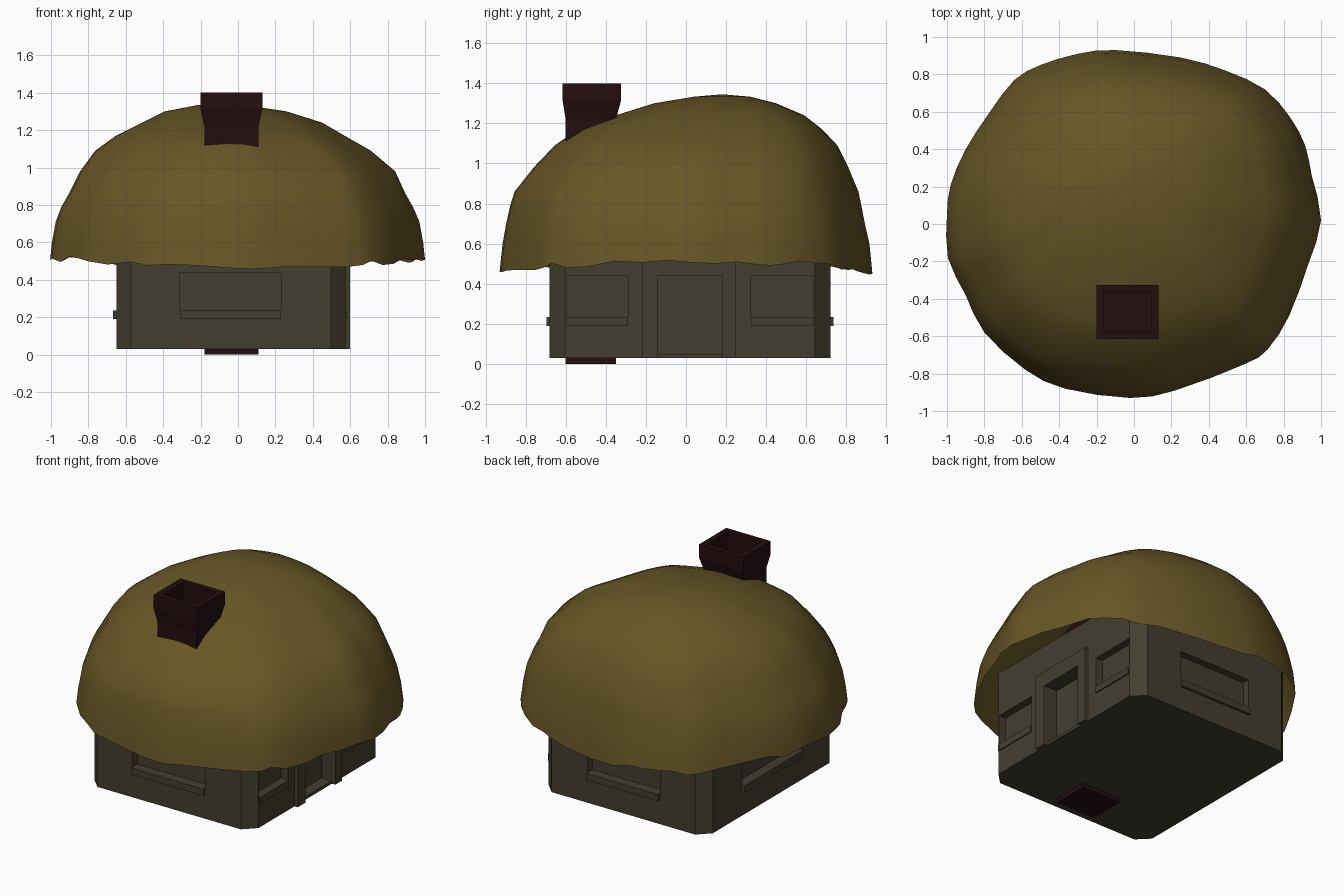
import bpy, bmesh, math, random
from mathutils import Vector

if "Cube" in bpy.data.objects:
    bpy.data.objects.remove(bpy.data.objects["Cube"])

random.seed(4)


def material(name, rgb):
    m = bpy.data.materials.new(name)
    m.diffuse_color = (*rgb, 1)
    m.use_nodes = True
    m.node_tree.nodes["Principled BSDF"].inputs["Base Color"].default_value = m.diffuse_color
    return m


THATCH = material("olive thatch", (0.135, 0.093, 0.019))
WALL = material("grey brown wall", (0.056, 0.048, 0.030))
BRICK = material("dark red brick", (0.017, 0.004, 0.005))


def loft(name, rings, mat, cap_bottom=True, cap_top=True, apex=None):
    """Skin a stack of closed counter-clockwise rings, bottom to top."""
    bm = bmesh.new()
    loops = [[bm.verts.new(p) for p in ring] for ring in rings]
    n = len(loops[0])
    for a, b in zip(loops, loops[1:]):
        for i in range(n):
            j = (i + 1) % n
            bm.faces.new((a[i], a[j], b[j], b[i]))
    if cap_bottom:
        bm.faces.new(loops[0][::-1])
    if apex:
        tip = bm.verts.new(apex)
        for i in range(n):
            bm.faces.new((loops[-1][i], loops[-1][(i + 1) % n], tip))
    elif cap_top:
        bm.faces.new(loops[-1])
    me = bpy.data.meshes.new(name)
    bm.to_mesh(me)
    bm.free()
    ob = bpy.data.objects.new(name, me)
    bpy.context.collection.objects.link(ob)
    me.materials.append(mat)
    return ob


def rect(x0, x1, y0, y1, z):
    return [(x0, y0, z), (x1, y0, z), (x1, y1, z), (x0, y1, z)]


def box(name, x, y, z, mat=WALL):
    return loft(name, [rect(*x, *y, z[0]), rect(*x, *y, z[1])], mat)


def cut(target, x, y, z):
    """Cut a box-shaped recess and remove the cutter."""
    c = box("cutter", x, y, z)
    c.hide_render = True
    mod = target.modifiers.new("recess", "BOOLEAN")
    mod.operation, mod.solver, mod.object = "DIFFERENCE", "EXACT", c
    bpy.context.view_layer.objects.active = target
    bpy.ops.object.modifier_apply(modifier=mod.name)
    bpy.data.objects.remove(c)


# Walls: chamfered block running up inside the roof
X0, X1, Y0, Y1, C = -0.65, 0.575, -0.68, 0.72, 0.077
plan = [(X0 + C, Y0), (X1 - C, Y0), (X1, Y0 + C), (X1, Y1 - C),
        (X1 - C, Y1), (X0 + C, Y1), (X0, Y1 - C), (X0, Y0 + C)]
walls = loft("walls", [[(x, y, z) for x, y in plan] for z in (0.03, 0.74)], WALL)

# Windows: recess plus protruding sill on each side
D, OUT = 0.05, 0.017
WIN, SILL = (0.235, 0.44), (0.19, 0.235)
for name, y, s in (("front", Y0, -1), ("back", Y1, 1)):
    cut(walls, (-0.31, 0.23), sorted((y - s * D, y + s * 0.1)), WIN)
    box(name + "_sill", (-0.31, 0.23), sorted((y - s * D, y + s * OUT)), SILL)
for name, x, s, y in (("left", X0, -1, (-0.30, 0.33)),
                      ("right_front", X1, 1, (-0.597, -0.29)),
                      ("right_back", X1, 1, (0.325, 0.637))):
    cut(walls, sorted((x - s * D, x + s * 0.1)), y, WIN)
    if s < 0:
        box(name + "_sill", sorted((x - s * D, x + s * OUT)), y, SILL)
    else:
        box(name + "_sill", (x - D, x + 0.008), y, SILL)

# Doorway: recess through the wall, framed by two posts and a lintel
cut(walls, (0.50, 0.7), (-0.14, 0.18), (0.05, 0.44))
for name, y, z in (("door_post_front", (-0.22, -0.14), (0.03, 0.54)),
                   ("door_post_back", (0.18, 0.25), (0.03, 0.54)),
                   ("door_lintel", (-0.14, 0.18), (0.44, 0.54))):
    box(name, (0.55, 0.60), y, z)

# Chimney: column from the ground, flared hollow top
chimney = loft("chimney", [
    rect(-0.18, 0.11, -0.60, -0.35, 0.0),
    rect(-0.18, 0.11, -0.60, -0.35, 1.22),
    rect(-0.20, 0.13, -0.615, -0.325, 1.31),
    rect(-0.20, 0.13, -0.615, -0.325, 1.40),
    rect(-0.16, 0.09, -0.575, -0.36, 1.40),
    rect(-0.16, 0.09, -0.575, -0.36, 1.27)], BRICK)

# Roof outline seen from above, counter-clockwise
outline = [(1.0, .02), (.95, .26), (.915, .42), (.835, .57), (.70, .72), (.49, .82),
           (.25, .89), (-.1, .93), (-.3, .91), (-.5, .85), (-.64, .77), (-.77, .6),
           (-.9, .4), (-.98, .21), (-1, .05), (-.995, -.18), (-.9, -.38), (-.8, -.58),
           (-.58, -.78), (-.37, -.88), (-.02, -.93), (.22, -.89), (.59, -.75),
           (.715, -.67), (.83, -.49), (.93, -.22)]
pts = [Vector(p) for p in outline]
fine = []
for i, p in enumerate(pts):
    q, r = pts[(i + 1) % len(pts)], pts[(i + 2) % len(pts)]
    fine += [p, (9 * (p + q) - pts[i - 1] - r) / 16]

# Roof levels: height, then left, right, front and back extent
levels = [(.50, -1.0, 1.0, -.93, .93), (.60, -.99, .99, -.915, .915),
          (.71, -.97, .97, -.895, .89), (.79, -.94, .935, -.877, .875),
          (.86, -.90, .895, -.855, .86), (.98, -.84, .84, -.76, .81),
          (1.09, -.76, .71, -.655, .755), (1.17, -.65, .57, -.54, .68),
          (1.24, -.51, .45, -.35, .59), (1.30, -.39, .26, -.16, .45),
          (1.333, -.22, .04, .04, .32)]
rings = []
for k, (z, xl, xr, yf, yb) in enumerate(levels):
    ring = []
    for p in fine:
        # ragged lower edge
        a = math.atan2(p.y, p.x)
        dz = 0.028 * math.cos(2 * a) - 0.012 + random.uniform(-.018, .018) if k == 0 else 0
        ring.append(((xl + xr) / 2 + p.x * (xr - xl) / 2,
                     (yf + yb) / 2 + p.y / .93 * (yb - yf) / 2, z + dz))
    rings.append(ring)
roof = loft("thatched_roof", rings, THATCH, cap_bottom=False, apex=(-.1, .18, 1.345))
for f in roof.data.polygons:
    f.use_smooth = True
